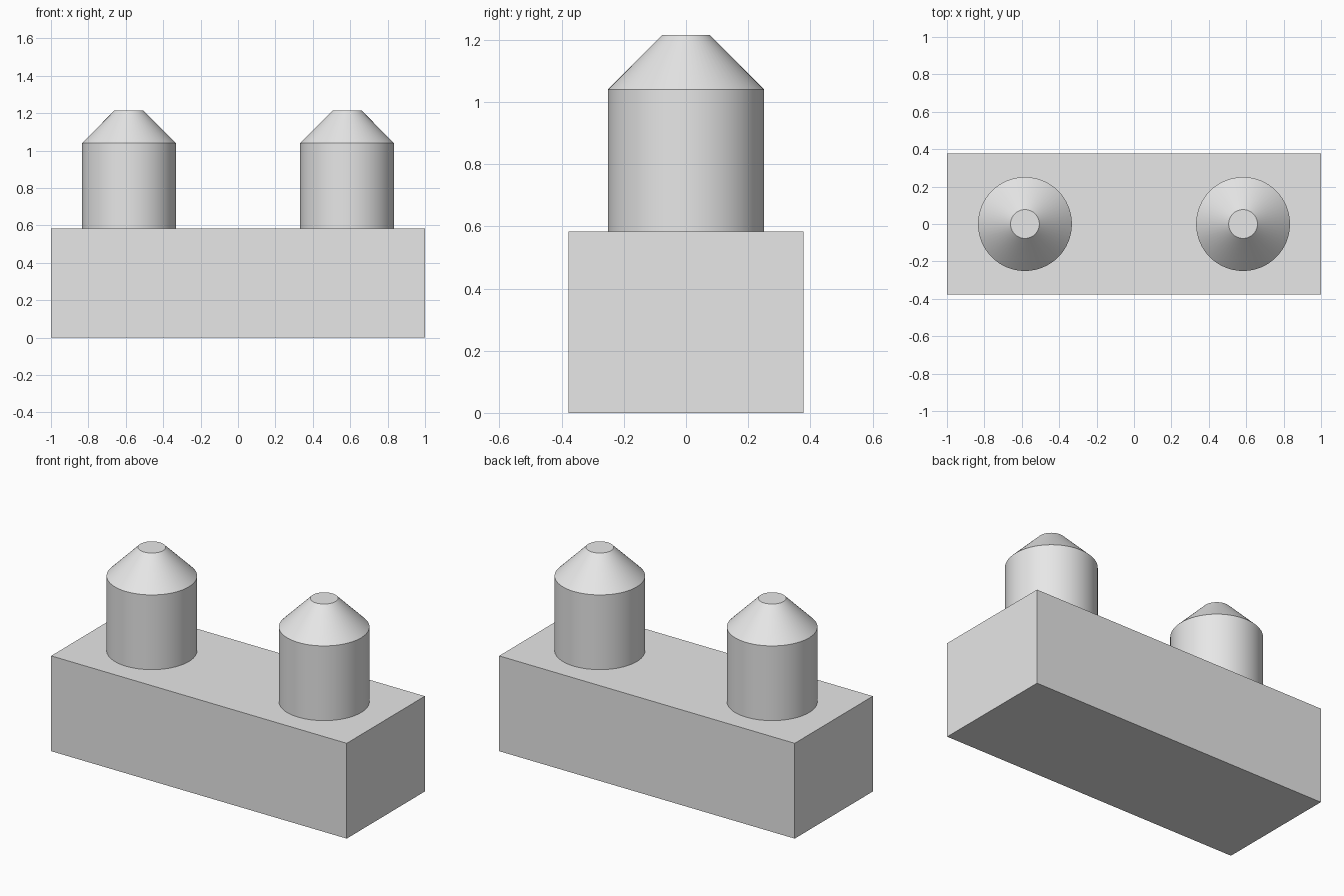
import bpy
import bmesh
import math

cube = bpy.data.objects.get("Cube")
if cube:
    bpy.data.objects.remove(cube, do_unlink=True)

# Plain grey finish shared by all parts
grey = bpy.data.materials.new("light_grey")
grey.use_nodes = True
grey.diffuse_color = (0.8, 0.8, 0.8, 1)
grey.node_tree.nodes["Principled BSDF"].inputs["Base Color"].default_value = (0.8, 0.8, 0.8, 1)

BLOCK_SIZE = (2.0, 0.755, 0.583)
PEG_X = 0.583
PEG_PROFILE = [(0.251, BLOCK_SIZE[2]), (0.251, 1.04), (0.077, 1.215)]
SEGMENTS = 64


def add_object(name, bm):
    mesh = bpy.data.meshes.new(name)
    bm.normal_update()
    bm.to_mesh(mesh)
    bm.free()
    mesh.materials.append(grey)
    obj = bpy.data.objects.new(name, mesh)
    bpy.context.collection.objects.link(obj)
    return obj


# Rectangular base block
bm = bmesh.new()
bmesh.ops.create_cube(bm, size=1)
bmesh.ops.scale(bm, vec=BLOCK_SIZE, verts=bm.verts)
bmesh.ops.translate(bm, vec=(0, 0, BLOCK_SIZE[2] / 2), verts=bm.verts)
add_object("base_block", bm)


def add_peg(name, x):
    """Cylindrical peg with a tapered, flat-topped tip."""
    bm = bmesh.new()
    rings = []
    for radius, z in PEG_PROFILE:
        angles = [2 * math.pi * i / SEGMENTS for i in range(SEGMENTS)]
        rings.append([bm.verts.new((radius * math.cos(a), radius * math.sin(a), z))
                      for a in angles])
    for low, high in zip(rings, rings[1:]):
        for i in range(SEGMENTS):
            j = (i + 1) % SEGMENTS
            bm.faces.new((low[i], low[j], high[j], high[i]))
    bm.faces.new(rings[-1])
    bm.faces.new(rings[0][::-1])
    peg = add_object(name, bm)
    peg.location.x = x
    bpy.ops.object.select_all(action='DESELECT')
    peg.select_set(True)
    bpy.context.view_layer.objects.active = peg
    bpy.ops.object.shade_smooth_by_angle(angle=math.radians(30))


# Pair of locating pegs
for side, sign in (("left", 1), ("right", -1)):
    add_peg(side + "_peg", sign * PEG_X)
